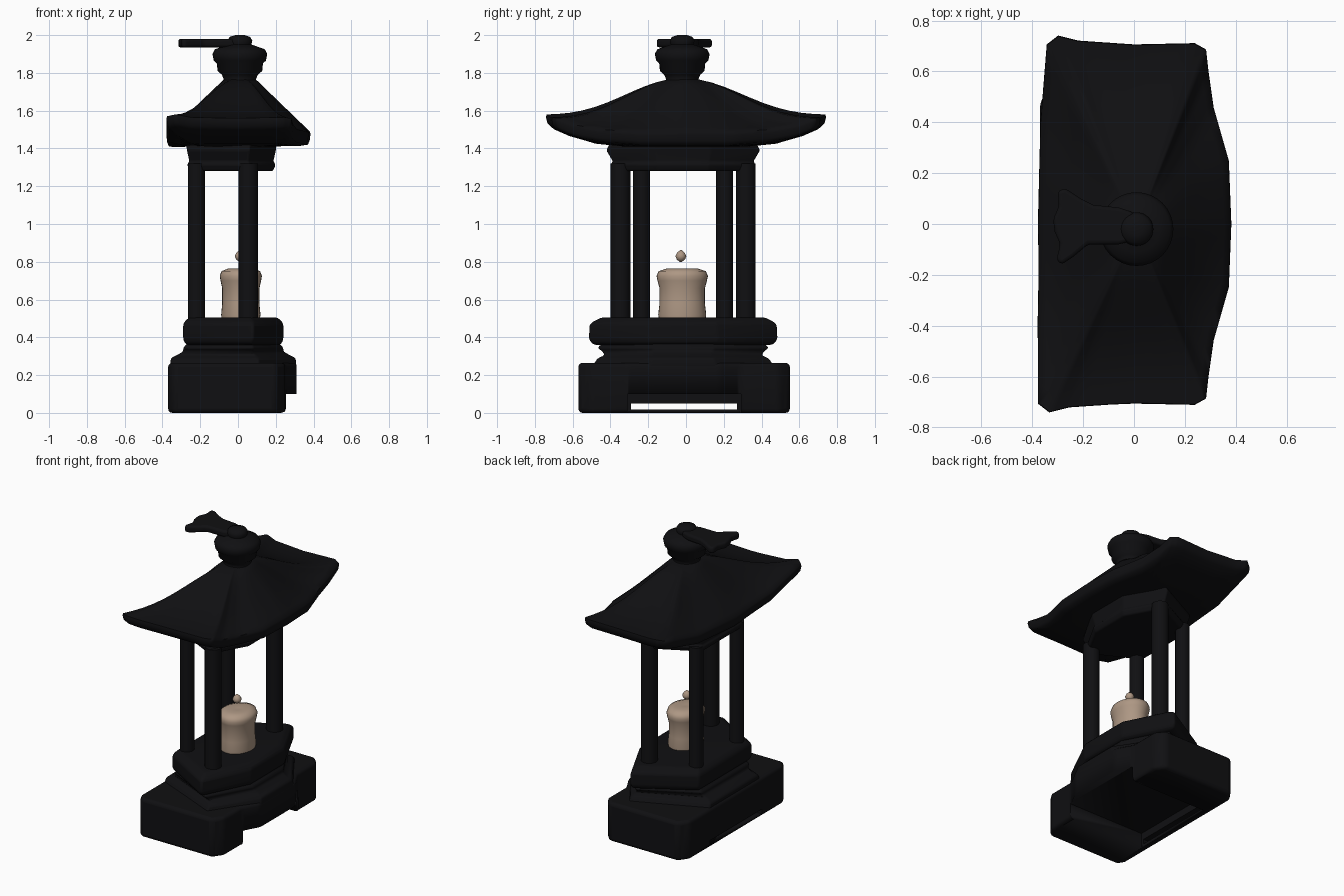
import bpy, bmesh, math
from mathutils import Vector

if "Cube" in bpy.data.objects:
    bpy.data.objects.remove(bpy.data.objects["Cube"])

CY = -0.015  # lantern axis in y


def material(name, rgb):
    m = bpy.data.materials.new(name)
    m.diffuse_color = (*rgb, 1)
    m.use_nodes = True
    m.node_tree.nodes["Principled BSDF"].inputs["Base Color"].default_value = m.diffuse_color
    return m


IRON = material("black_iron", (0.005, 0.005, 0.006))
WAX = material("candle_wax", (0.42, 0.31, 0.23))


def finish(name, bm, mat=IRON, bevel=0, angle=40):
    bmesh.ops.recalc_face_normals(bm, faces=bm.faces)
    me = bpy.data.meshes.new(name)
    bm.to_mesh(me)
    bm.free()
    ob = bpy.data.objects.new(name, me)
    bpy.context.collection.objects.link(ob)
    me.materials.append(mat)
    if bevel:
        b = ob.modifiers.new("Bevel", 'BEVEL')
        b.width, b.segments = bevel, 3
        b.limit_method, b.angle_limit = 'ANGLE', math.radians(25)
    bpy.ops.object.select_all(action='DESELECT')
    ob.select_set(True)
    bpy.context.view_layer.objects.active = ob
    bpy.ops.object.shade_smooth_by_angle(angle=math.radians(angle))
    return ob


def loft(name, rings, **kw):
    """Skin a stack of equal-length point loops and cap both ends."""
    bm = bmesh.new()
    rows = [[bm.verts.new(p) for p in ring] for ring in rings]
    n = len(rows[0])
    for a, b in zip(rows, rows[1:]):
        for i in range(n):
            j = (i + 1) % n
            bm.faces.new((a[i], a[j], b[j], b[i]))
    bm.faces.new(rows[0])
    bm.faces.new(rows[-1])
    return finish(name, bm, **kw)


def lathe(name, profile, cx, cy, sx=1, sy=1, seg=32, **kw):
    rings = [[(cx + r * sx * math.cos(2 * math.pi * i / seg),
               cy + r * sy * math.sin(2 * math.pi * i / seg), z)
              for i in range(seg)] for r, z in profile]
    return loft(name, rings, **kw)


def hex_ring(z, hx, hy, cx=-0.025):
    pts = [(-1, -.57), (.4, -1), (1, -.36), (1, .36), (.4, 1), (-1, .57)]
    return [(cx + x * hx, CY + y * hy, z) for x, y in pts]


def prism(name, outline, z0, z1, **kw):
    return loft(name, [[(x, y, z) for x, y in outline] for z in (z0, z1)], **kw)


def rect(x0, x1, y0, y1):
    return [(x0, y0), (x1, y0), (x1, y1), (x0, y1)]


# footed base with a projecting front and an arch cut underneath
base = prism("base", [(-.34, -.57), (.2, -.57), (.25, -.5), (.25, -.31), (.31, -.2),
                      (.31, .18), (.25, .29), (.25, .49), (.2, .55), (-.32, .55),
                      (-.37, .48), (-.37, -.52)], 0, .265, bevel=.022)
cuts = [prism("arch_cutter", rect(-.32, .5, -.31, .29), -.1, .1),
        prism("slit_cutter", rect(-.5, -.2, -.29, .27), .018, .05)]
for c in cuts:
    c.hide_render = True
    c.hide_set(True)
    m = base.modifiers.new("Cut", 'BOOLEAN')
    m.operation, m.object, m.solver = 'DIFFERENCE', c, 'EXACT'

# stepped hexagonal tiers
loft("lower_tier", [hex_ring(*p) for p in (
    (.24, .335, .49), (.29, .33, .455), (.305, .3, .42), (.325, .265, .43),
    (.345, .265, .46), (.36, .25, .44), (.39, .23, .42))], bevel=.01)
loft("deck", [hex_ring(*p) for p in (
    (.36, .25, .48), (.385, .265, .505), (.475, .265, .5), (.505, .235, .44))], bevel=.015)
loft("top_beam", [hex_ring(*p, cx=-.035) for p in (
    (1.28, .22, .37), (1.315, .235, .39), (1.33, .222, .375),
    (1.39, .235, .41), (1.43, .24, .39))], bevel=.012)

# four columns
for side in (-1, 1):
    tag = "left" if side < 0 else "right"
    for pos, x, y, r in (("front", .055, .332, .052), ("back", -.22, .22, .045)):
        lathe(f"{pos}_{tag}_column", [(r, .48), (r, 1.32)], x, CY + side * y)

# swept roof: outline of the eave with heights, lofted up to a round neck
half = [(.385, 0, 1.485), (.375, .25, 1.485), (.315, .46, 1.5), (.295, .6, 1.525),
        (.285, .69, 1.56), (.24, .715, 1.565), (0, .71, 1.56), (-.22, .725, 1.565),
        (-.3, .745, 1.58), (-.345, .71, 1.57), (-.37, .4, 1.5), (-.38, 0, 1.475)]
ctrl = half + [(x, -y, z) for x, y, z in half[-2:0:-1]]
edge = []
for a, b in zip(ctrl, ctrl[1:] + ctrl[:1]):
    edge += [Vector(a).lerp(Vector(b), k / 4) for k in range(4)]
for e in edge:  # the back left corner reaches further out
    if e.x < 0 and e.y < 0:
        e.x -= .035 * min(1, e.y / -.7) ** 2


def roof_ring(t):
    ring = []
    for e in edge:
        a = math.atan2(e.y, e.x)
        neck = Vector((.01 + .085 * math.cos(a), CY + .085 * math.sin(a), 1.765))
        w = min(1, abs(e.y) / .7)
        s = .65 * (t * t * (3 - 2 * t)) ** 1.6 + .35 * t ** 1.5
        p = e.lerp(neck, t)
        p.z = e.z + (neck.z - e.z) * ((1 - w) * t + w * s)
        ring.append(p)
    return ring


def under_ring(scale, drop, level):
    return [Vector((e.x * scale, e.y * scale,
                    (e.z - drop) * (1 - level) + 1.41 * level)) for e in edge]


loft("roof", [under_ring(.45, .06, 1), under_ring(.65, .06, .85), under_ring(.85, .07, .35),
              under_ring(.96, .065, 0), under_ring(.985, .045, 0), under_ring(.995, .015, 0)]
     + [roof_ring(t) for t in (.01, .1, .2, .3, .4, .5, .6, .7, .8, .9, 1)], angle=60)

# finial bulb with a small cap
lathe("finial", [(.1, 1.73), (.085, 1.765), (.095, 1.79), (.118, 1.81), (.122, 1.85),
                 (.138, 1.865), (.145, 1.9), (.132, 1.925), (.09, 1.94), (.06, 1.95),
                 (.066, 1.97), (.055, 1.99), (.025, 2.0)], .01, CY - .005, angle=60)

# fan-shaped tail on the finial
tail = [(0, .045), (-.06, .065), (-.16, .075), (-.21, .1), (-.27, .14), (-.3, .13),
        (-.295, .07), (-.318, .02), (-.312, -.03), (-.29, -.08), (-.305, -.14),
        (-.285, -.16), (-.24, -.13), (-.18, -.08), (-.06, -.08), (0, -.065)]
prism("finial_tail", tail, 1.935, 1.98, bevel=.015)

# candle with a softly swollen rim, and its flame
lathe("candle", [(.122, .49), (.127, .52), (.12, .58), (.12, .66), (.131, .7), (.136, .725),
                 (.125, .75), (.08, .765), (.02, .76)], .015, -.02, sx=.82, mat=WAX, angle=70)
lathe("candle_flame", [(.006, .8), (.022, .812), (.029, .83), (.02, .848), (.004, .862)],
      .012, -.027, seg=16, mat=WAX, angle=80)
